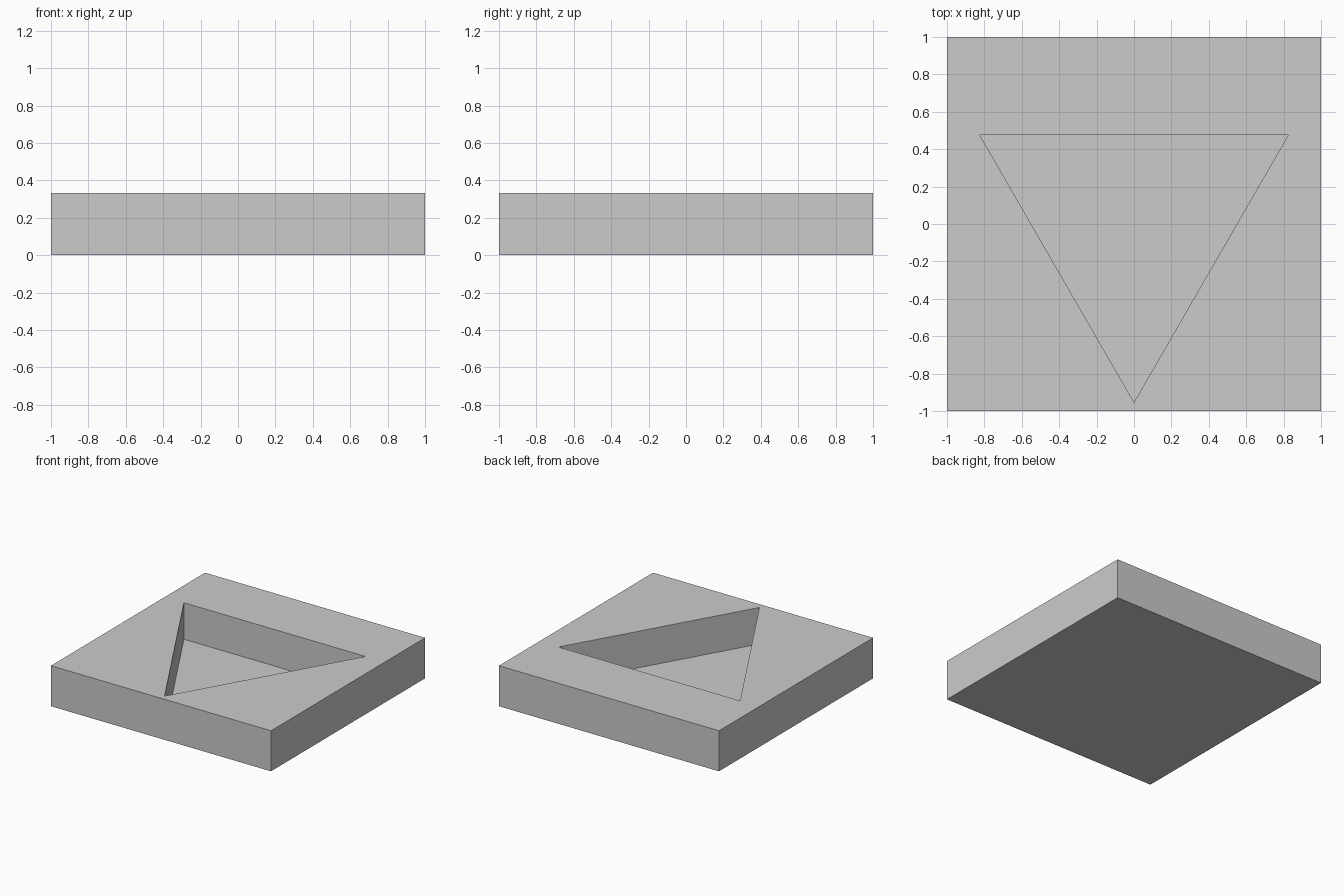
import bpy
from math import radians

cube = bpy.data.objects.get("Cube")
if cube:
    bpy.data.objects.remove(cube, do_unlink=True)

HEIGHT = 0.333
FLOOR = 0.033
RADIUS = 0.953

grey = bpy.data.materials.new("plain grey")
grey.use_nodes = True
colour = (0.6, 0.6, 0.6, 1)
grey.diffuse_color = colour
grey.node_tree.nodes["Principled BSDF"].inputs["Base Color"].default_value = colour

# Square slab
bpy.ops.mesh.primitive_cube_add(size=1, location=(0, 0, HEIGHT / 2))
tray = bpy.context.object
tray.name = "square_tray"
tray.scale = (2, 2, HEIGHT)
bpy.ops.object.transform_apply(location=True, rotation=True, scale=True)
tray.data.materials.append(grey)

# Triangular prism cutter, one corner pointing to the front
bpy.ops.mesh.primitive_cylinder_add(vertices=3, radius=RADIUS, depth=1,
                                    location=(0, 0, FLOOR + 0.5),
                                    rotation=(0, 0, radians(180)))
cutter = bpy.context.object
cutter.name = "triangle_cutter"
bpy.ops.object.transform_apply(location=True, rotation=True, scale=True)
cutter.data.materials.append(grey)

# Cut the triangular pocket
pocket = tray.modifiers.new("triangular_pocket", "BOOLEAN")
pocket.operation = "DIFFERENCE"
pocket.solver = "EXACT"
pocket.object = cutter
bpy.context.view_layer.objects.active = tray
bpy.ops.object.modifier_apply(modifier=pocket.name)
bpy.data.objects.remove(cutter, do_unlink=True)
